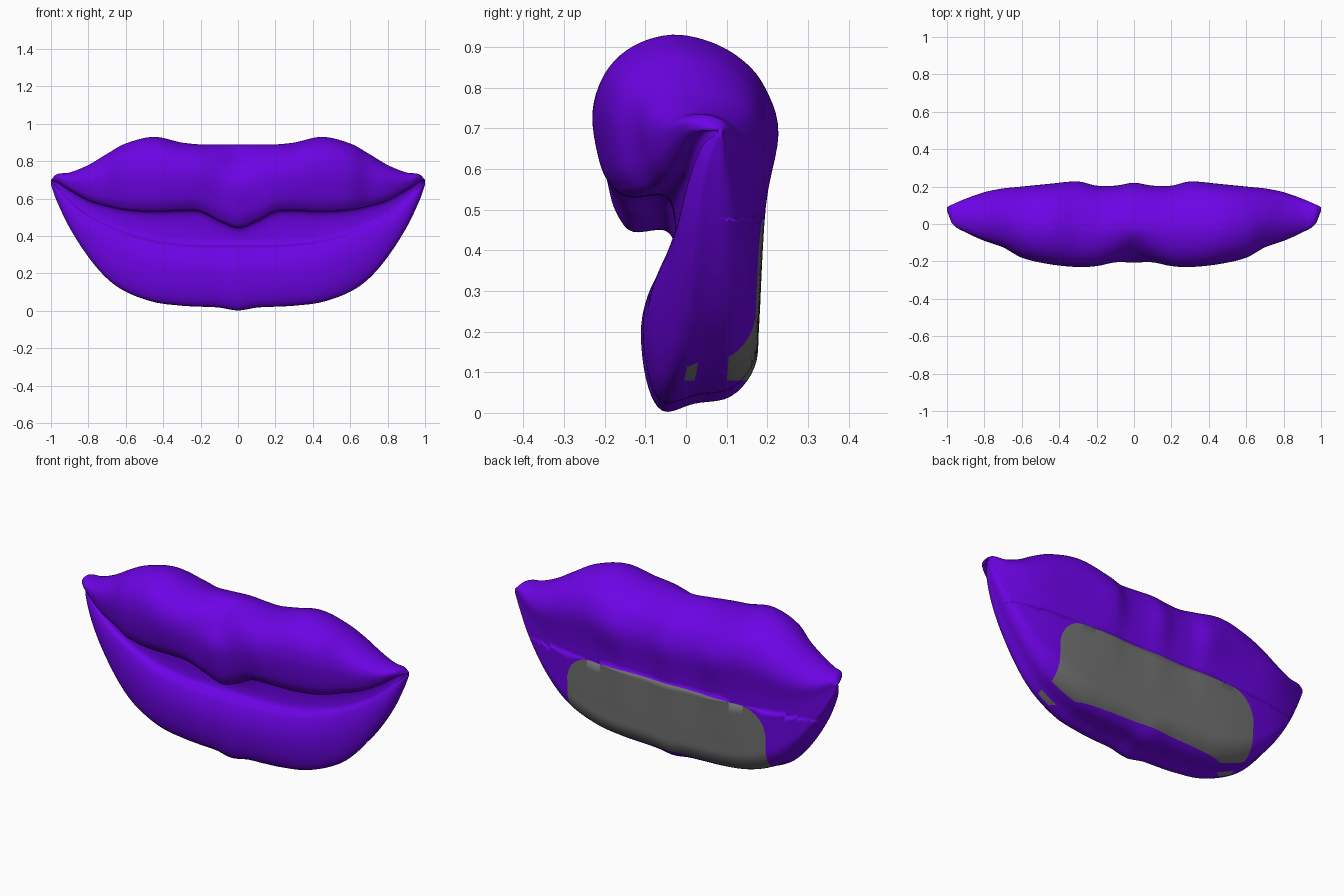
import bpy, bmesh, math
from mathutils import Vector

cube = bpy.data.objects.get("Cube")
if cube:
    bpy.data.objects.remove(cube, do_unlink=True)


def make_material(name, colour):
    mat = bpy.data.materials.new(name)
    mat.use_nodes = True
    mat.diffuse_color = colour
    mat.node_tree.nodes["Principled BSDF"].inputs["Base Color"].default_value = colour
    return mat


# Outline curves from the middle of the mouth to its corner
stations = [0, .1, .2, .3, .45, .6, .7, .8, .9, .97, 1]
outline = {
    "top":         [.89, .89, .89, .9, .93, .895, .84, .78, .74, .73, .7],
    "upper_edge":  [.445, .48, .53, .535, .53, .54, .56, .59, .645, .69, .695],
    "lower_edge":  [.36, .36, .365, .37, .39, .43, .47, .52, .595, .665, .69],
    "bottom":      [.005, .02, .025, .03, .05, .105, .175, .29, .445, .59, .675],
    "upper_front": [-.205, -.205, -.225, -.23, -.215, -.18, -.125, -.09, -.045, 0, .07],
    "crease":      [-.03, -.03, -.03, -.03, -.025, -.015, -.005, .01, .025, .05, .08],
    "lower_front": [-.11, -.105, -.105, -.1, -.09, -.065, -.045, -.025, 0, .035, .075],
    "upper_back":  [.22, .205, .205, .227, .215, .2, .19, .17, .135, .105, .09],
    "lower_back":  [.18, .18, .18, .18, .18, .175, .165, .15, .125, .1, .09],
}


def smooth_value(values, x):
    """Smooth interpolation of an outline curve at distance x from the middle."""
    last = len(stations) - 1
    i = max(k for k in range(last) if stations[k] <= x)

    def slope(k):
        if k == 0:
            return 0
        b = min(k + 1, last)
        return (values[b] - values[k - 1]) / (stations[b] - stations[k - 1])

    span = stations[i + 1] - stations[i]
    t = (x - stations[i]) / span
    ease = t * t * (3 - 2 * t)
    return (values[i] + (values[i + 1] - values[i]) * ease
            + span * t * (1 - t) * ((1 - t) * slope(i) - t * slope(i + 1)))


def lip_profile(x):
    """Control points (y, z) of the cross-section, from the top round the front."""
    v = {name: smooth_value(curve, abs(x)) for name, curve in outline.items()}
    top, upper, lower, bottom = v["top"], v["upper_edge"], v["lower_edge"], v["bottom"]
    front, low_front, crease = v["upper_front"], v["lower_front"], v["crease"]
    back, low_back = v["upper_back"], v["lower_back"]
    width, low_width = back - front, low_back - low_front
    tall, low_tall, full = top - upper, lower - bottom, top - bottom
    groove = .03 * math.exp(-(x / .08) ** 2)
    return [
        # upper lip
        (front + .42 * width, top),
        (front + .2 * width + groove, top - .07 * tall),
        (front + .05 * width + groove, top - .23 * tall),
        (front, top - .47 * tall),
        (front + .04 * width, top - .78 * tall),
        (front + .1 * width, upper + .07 * tall),
        (front + .18 * width, upper),
        (crease + .15 * (front - crease), upper + .01 * tall),
        # mouth line
        (crease, upper + .3 * (lower - upper)),
        (crease, lower),
        # lower lip
        (crease + .6 * (low_front - crease), lower - .1 * low_tall),
        (low_front, lower - .4 * low_tall),
        (low_front + .04 * low_width, bottom + .22 * low_tall),
        (low_front + .18 * low_width, bottom),
        (low_front + .45 * low_width, bottom + .05 * low_tall),
        (low_back - .24 * low_width, bottom + .1 * low_tall),
        (low_back - .04 * low_width, bottom + .3 * low_tall),
        # back
        (low_back, lower - .4 * low_tall),
        (low_back + .35 * (back - low_back), top - .45 * full),
        (back, top - .25 * full),
        (back - .06 * width, top - .14 * full),
        (back - .18 * width, top - .07 * full),
        (back - .36 * width, top - .02 * full),
    ]


def closed_curve(points, steps):
    """Smooth closed curve through the control points."""
    count, curve = len(points), []
    for i in range(count):
        p, q, r, s = (points[(i + k) % count] for k in (-1, 0, 1, 2))
        for j in range(steps):
            t = j / steps
            curve.append(tuple(
                q[k] + t / 2 * (r[k] - p[k]
                                + t * (2 * p[k] - 5 * q[k] + 4 * r[k] - s[k]
                                       + t * (3 * (q[k] - r[k]) + s[k] - p[k])))
                for k in range(2)))
    return curve


# Lips: skin the cross-sections from corner to corner
rings = 240
bm = bmesh.new()
loops = []
for i in range(rings + 1):
    x = math.sin(math.pi * (i / rings - .5))
    x = max(-1, min(1, x))
    loops.append([bm.verts.new((x, y, z)) for y, z in closed_curve(lip_profile(x), 5)])
size = len(loops[0])
for a, b in zip(loops, loops[1:]):
    for j in range(size):
        k = (j + 1) % size
        bm.faces.new((a[j], a[k], b[k], b[j]))
bm.faces.new(loops[0])
bm.faces.new(loops[-1])
bmesh.ops.recalc_face_normals(bm, faces=bm.faces)
bm.normal_update()

# Grey back panel: cut its outline with planes, rounding the upper corners
half_width, panel_top, panel_bottom, radius = .615, .475, .08, .15
edges = [(Vector((0, 0, panel_bottom)), Vector((0, 0, -1)))]
for side in (-1, 1):
    centre = Vector((side * (half_width - radius), 0, panel_top - radius))
    for step in range(7):
        angle = math.radians(15 * step)
        normal = Vector((side * math.cos(angle), 0, math.sin(angle)))
        edges.append((centre + normal * radius, normal))


def on_back(face):
    return face.normal.y > .3 and face.calc_center_median().z < .6


for point, normal in edges:
    faces = [f for f in bm.faces if on_back(f)]
    geom = set(faces)
    for f in faces:
        geom.update(f.edges, f.verts)
    bmesh.ops.bisect_plane(bm, geom=list(geom), plane_co=point, plane_no=normal)

bm.normal_update()
for face in bm.faces:
    face.smooth = True
    c = face.calc_center_median()
    inside = all((c - point).dot(normal) < 0 for point, normal in edges)
    face.material_index = int(inside and on_back(face))

mesh = bpy.data.meshes.new("lips")
bm.to_mesh(mesh)
bm.free()
mesh.materials.append(make_material("purple", (.15, .001, .78, 1)))
mesh.materials.append(make_material("back_grey", (.17, .17, .17, 1)))
lips = bpy.data.objects.new("lips", mesh)
bpy.context.collection.objects.link(lips)
